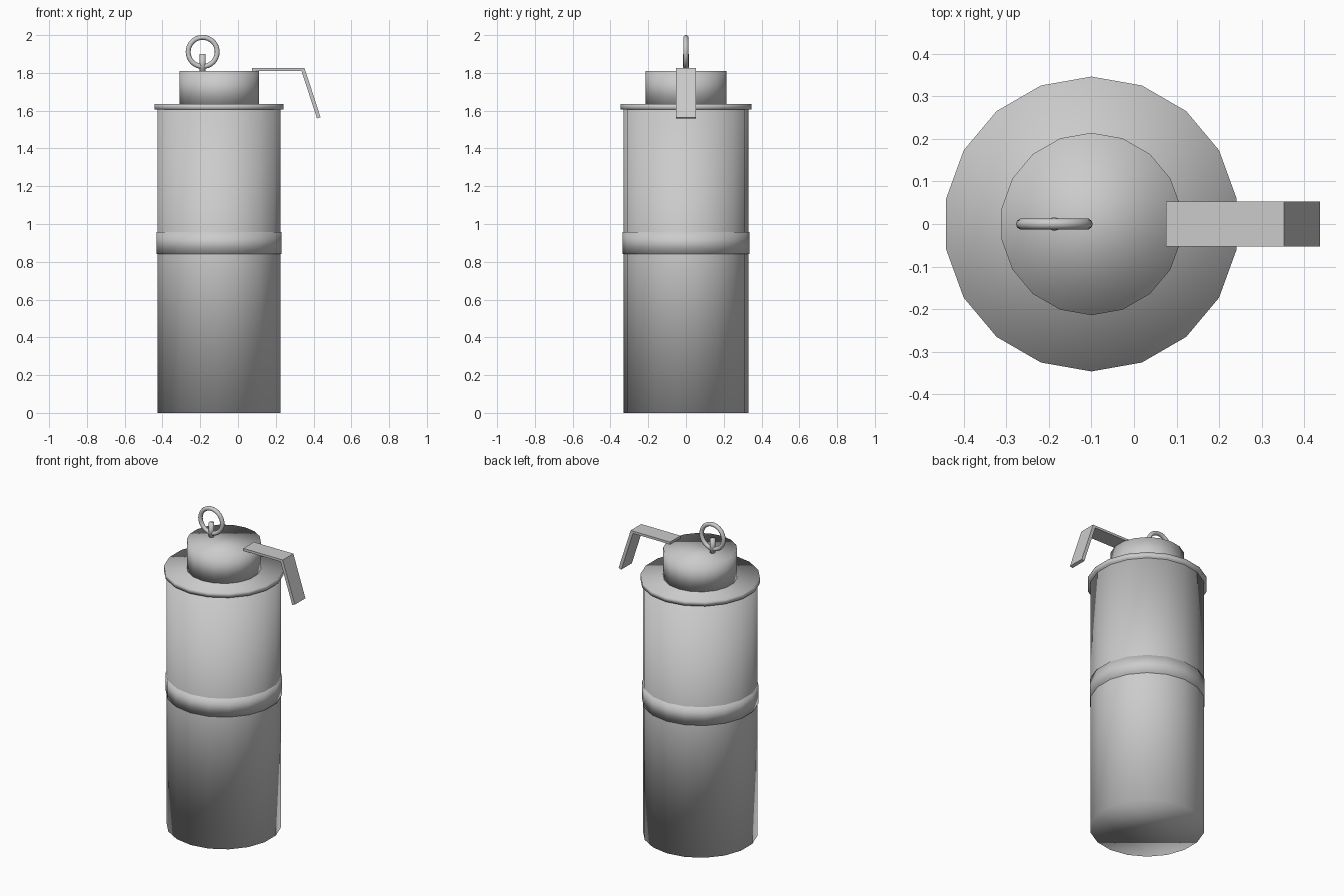
import bpy
import bmesh
from math import pi

if "Cube" in bpy.data.objects:
    bpy.data.objects.remove(bpy.data.objects["Cube"])

AXIS_X = -0.10  # centre line of the canister


def shade(obj):
    for p in obj.data.polygons:
        p.use_smooth = True


def cylinder(name, radius, z0, z1, x=AXIS_X, sides=18):
    bpy.ops.mesh.primitive_cylinder_add(
        vertices=sides, radius=radius, depth=z1 - z0,
        location=(x, 0, (z0 + z1) / 2))
    obj = bpy.context.object
    obj.name = name
    shade(obj)
    return obj


# Canister body, middle band, top rim and fuse housing
cylinder("canister_body", 0.331, 0.0, 1.615)
cylinder("middle_band", 0.336, 0.842, 0.957)
cylinder("top_rim", 0.346, 1.605, 1.635)
cylinder("fuse_housing", 0.214, 1.625, 1.811)

# Pin post and pull ring
cylinder("pin_post", 0.016, 1.80, 1.90, x=-0.187, sides=12)
bpy.ops.mesh.primitive_torus_add(
    major_segments=32, minor_segments=10, major_radius=0.077,
    minor_radius=0.013, location=(-0.187, 0, 1.911), rotation=(pi / 2, 0, 0))
ring = bpy.context.object
ring.name = "pull_ring"
shade(ring)

# Bent safety lever: paired outer and inner profile points, (x, z)
outer = [(0.075, 1.826), (0.352, 1.826), (0.437, 1.565)]
inner = [(0.075, 1.811), (0.336, 1.811), (0.418, 1.559)]
half = 0.053
bm = bmesh.new()
rows = []
for (ox, oz), (ix, iz) in zip(outer, inner):
    rows.append([bm.verts.new(c) for c in (
        (ox, -half, oz), (ox, half, oz), (ix, half, iz), (ix, -half, iz))])
for a, b in zip(rows, rows[1:]):
    for i in range(4):
        j = (i + 1) % 4
        bm.faces.new((a[i], a[j], b[j], b[i]))
bm.faces.new(rows[0])
bm.faces.new(rows[-1])
bmesh.ops.recalc_face_normals(bm, faces=bm.faces)
mesh = bpy.data.meshes.new("safety_lever")
bm.to_mesh(mesh)
bm.free()
bpy.context.collection.objects.link(bpy.data.objects.new("safety_lever", mesh))
